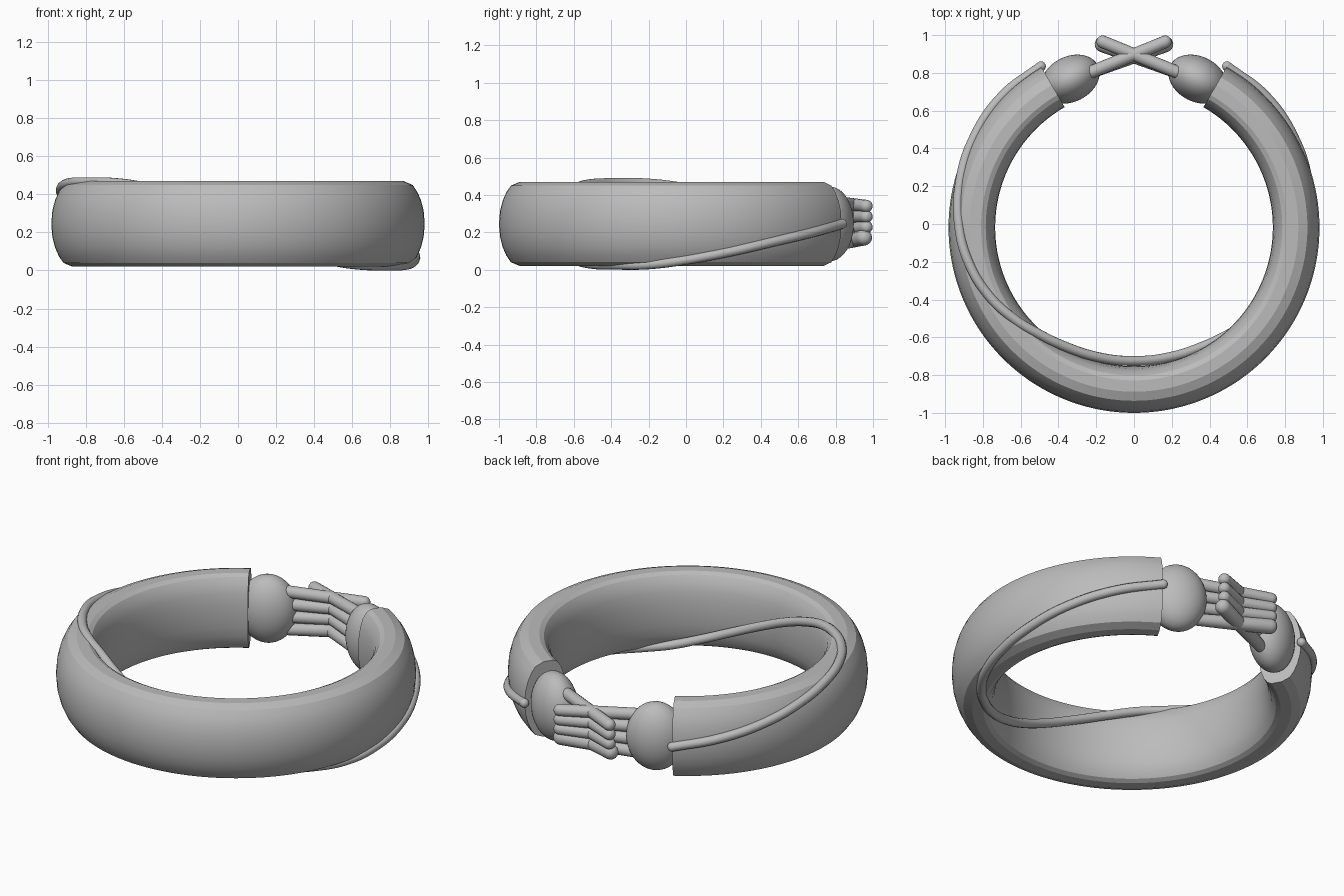
import bpy, bmesh
from math import sin, cos, radians, pi
from mathutils import Vector, Matrix

cube = bpy.data.objects.get("Cube")
if cube:
    bpy.data.objects.remove(cube)

CY, CZ = -0.018, 0.245  # centre of the band

metal = bpy.data.materials.new("grey metal")
metal.use_nodes = True
metal.diffuse_color = (0.5, 0.5, 0.5, 1)
metal.node_tree.nodes["Principled BSDF"].inputs["Base Color"].default_value = (0.5, 0.5, 0.5, 1)


def finish(name, bm, angle=30):
    bmesh.ops.recalc_face_normals(bm, faces=bm.faces)
    mesh = bpy.data.meshes.new(name)
    bm.to_mesh(mesh)
    bm.free()
    ob = bpy.data.objects.new(name, mesh)
    bpy.context.collection.objects.link(ob)
    mesh.materials.append(metal)
    bpy.ops.object.select_all(action='DESELECT')
    ob.select_set(True)
    bpy.context.view_layer.objects.active = ob
    bpy.ops.object.shade_smooth_by_angle(angle=radians(angle))
    return ob


def ring_point(r, deg, z):
    a = radians(deg)
    return Vector((r * cos(a), CY + r * sin(a), z))


def sweep(bm, rings):
    """Skin a list of closed loops of points and cap both ends."""
    loops = [[bm.verts.new(p) for p in ring] for ring in rings]
    for a, b in zip(loops, loops[1:]):
        for i in range(len(a)):
            j = (i + 1) % len(a)
            bm.faces.new((a[i], a[j], b[j], b[i]))
    bm.faces.new(loops[0])
    bm.faces.new(loops[-1])


def rod(bm, a, b, ra, rb, sides=16, steps=5):
    """Tapered rod with rounded ends."""
    axis = (b - a).normalized()
    side = axis.cross(Vector((0, 0, 1))).normalized()
    up = side.cross(axis)
    quarter = [pi / 2 * k / steps for k in range(steps)]
    path = [(a - axis * ra * cos(t), ra * sin(t)) for t in quarter[1:]] + [(a, ra), (b, rb)]
    path += [(b + axis * rb * cos(t), rb * sin(t)) for t in reversed(quarter[1:])]
    sweep(bm, [[c + (side * cos(2 * pi * i / sides) + up * sin(2 * pi * i / sides)) * r
                for i in range(sides)] for c, r in path])


# Open band: half profile (radius, height from middle), mirrored, swept 300 degrees
half = [(0.735, 0), (0.738, 0.07), (0.747, 0.13), (0.763, 0.18), (0.785, 0.212), (0.81, 0.225),
        (0.87, 0.225), (0.918, 0.205), (0.942, 0.17), (0.962, 0.125), (0.976, 0.07), (0.982, 0)]
profile = half + [(r, -z) for r, z in half[-2:0:-1]]
bm = bmesh.new()
sweep(bm, [[ring_point(r, 120 + 300 * k / 120, CZ + z) for r, z in profile] for k in range(121)])
finish("band", bm, 22)

# Wire: crosses from the outside over the edge to the inside, then the same turned over
key = [(120, 0.985, 0.245), (135, 0.985, 0.29), (150, 0.972, 0.34), (165, 0.952, 0.395),
       (180, 0.925, 0.44), (192, 0.895, 0.462), (205, 0.85, 0.464), (217, 0.80, 0.46),
       (228, 0.757, 0.44), (240, 0.728, 0.395), (255, 0.712, 0.325), (270, 0.707, 0.245)]
key += [(540 - a, r, 2 * CZ - z) for a, r, z in key[-2::-1]]
curve = bpy.data.curves.new("wire_path", 'CURVE')
curve.dimensions = '3D'
curve.bevel_depth = 0.026
curve.bevel_resolution = 4
curve.resolution_u = 8
curve.use_fill_caps = True
spline = curve.splines.new('BEZIER')
spline.bezier_points.add(len(key) - 1)
for p, (a, r, z) in zip(spline.bezier_points, key):
    p.co = ring_point(r, a, z)
    p.handle_left_type = p.handle_right_type = 'AUTO'
helper = bpy.data.objects.new("wire_path", curve)
bpy.context.collection.objects.link(helper)
bpy.context.view_layer.update()
wire_mesh = bpy.data.meshes.new_from_object(
    helper.evaluated_get(bpy.context.evaluated_depsgraph_get()))
bpy.data.objects.remove(helper)
bm = bmesh.new()
bm.from_mesh(wire_mesh)
bpy.data.meshes.remove(wire_mesh)
# rounded tips
for a, r, z in (key[0], key[-1]):
    bmesh.ops.create_uvsphere(bm, u_segments=16, v_segments=10, radius=0.026,
                              matrix=Matrix.Translation(ring_point(r, a, z)))
wire = finish("wire", bm, 50)
wire.data.materials.clear()
wire.data.materials.append(metal)

# Two hands closing the band: rounded palm and four crossing fingers each
for s, label in ((-1, "right"), (1, "left")):
    bm = bmesh.new()
    bmesh.ops.create_uvsphere(
        bm, u_segments=40, v_segments=24, radius=1,
        matrix=Matrix.Translation((s * 0.337, 0.767, CZ))
        @ Matrix.Rotation(radians(-27 * s), 4, 'Z')
        @ Matrix.Diagonal((0.163, 0.12, 0.2, 1)))
    finish(label + "_palm", bm)
    bm = bmesh.new()
    for k in range(4):
        tip = 0.043 if k == 3 else 0.034
        rod(bm, Vector((s * 0.225, 0.805, 0.36 - 0.075 * k)),
            Vector((-s * 0.165, 0.964 - (0.012 if k == 3 else 0), 0.34 - 0.056 * k)), 0.034, tip)
    finish(label + "_fingers", bm, 40)
